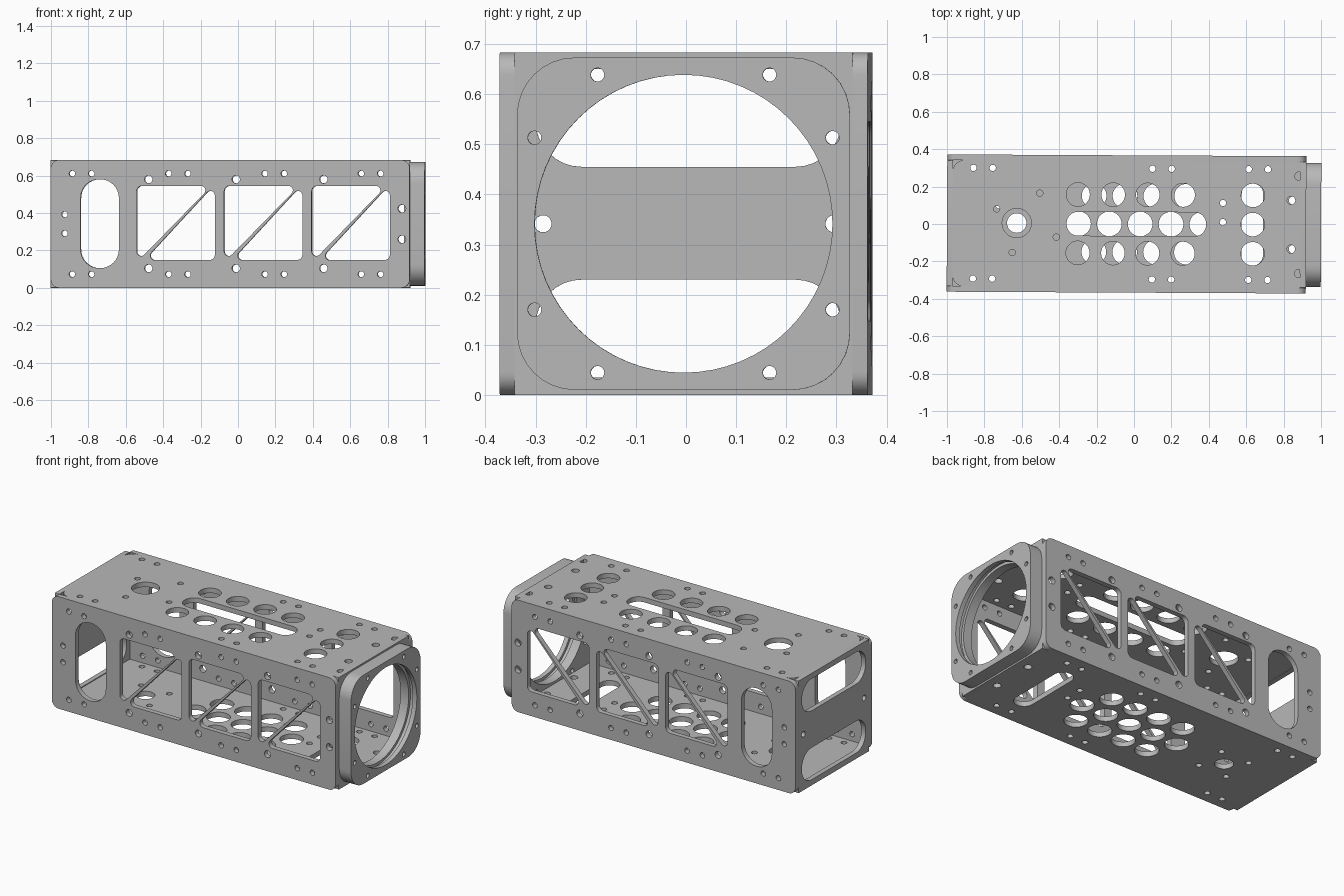
import bpy, bmesh
from math import sin, cos, pi, radians
from mathutils import Matrix, Vector

cube = bpy.data.objects.get("Cube")
if cube:
    bpy.data.objects.remove(cube, do_unlink=True)

grey = bpy.data.materials.new("machined grey")
grey.use_nodes = True
COLOUR = (0.48, 0.48, 0.48, 1)
grey.diffuse_color = COLOUR
grey.node_tree.nodes["Principled BSDF"].inputs["Base Color"].default_value = COLOUR

H, W, T = 0.683, 0.337, 0.03          # height, inner half width, plate thickness
MID = H / 2
YAW = Matrix.Rotation(-0.005, 4, 'Z')  # the whole frame sits very slightly turned


def circle(u, v, r):
    n = 64 if r > 0.2 else 40 if r > 0.04 else 20
    return [(u + r * cos(2 * pi * i / n), v + r * sin(2 * pi * i / n)) for i in range(n)]


def rounded(corners, radii):
    """Polygon with filleted corners."""
    n, out = len(corners), []
    if not isinstance(radii, (list, tuple)):
        radii = [radii] * n
    for i, r in enumerate(radii):
        p = Vector(corners[i])
        a = (Vector(corners[i - 1]) - p).normalized()
        b = (Vector(corners[(i + 1) % n]) - p).normalized()
        half = a.angle(b) / 2
        centre = p + (a + b).normalized() * (r / sin(half))
        start = p + a * (r / sin(half) * cos(half)) - centre
        end = p + b * (r / sin(half) * cos(half)) - centre
        turn = start.angle_signed(end)     # clockwise positive
        for k in range(9):
            t = -turn * k / 8
            out.append((centre.x + start.x * cos(t) - start.y * sin(t),
                        centre.y + start.x * sin(t) + start.y * cos(t)))
    return out


def rect(u0, u1, v0, v1, r):
    return rounded([(u0, v0), (u1, v0), (u1, v1), (u0, v1)], r)


AXES = {'top': ((1, 0, 0), (0, 1, 0), (0, 0, 1)),
        'side': ((1, 0, 0), (0, 0, 1), (0, 1, 0)),
        'end': ((0, 1, 0), (0, 0, 1), (1, 0, 0))}


def plate(name, facing, low, high, outline, holes):
    """Flat plate with cut-outs, filled from closed outlines."""
    curve = bpy.data.curves.new(name, 'CURVE')
    curve.dimensions = '2D'
    curve.fill_mode = 'BOTH'
    curve.extrude = (high - low) / 2
    for loop in [outline] + holes:
        s = curve.splines.new('POLY')
        s.points.add(len(loop) - 1)
        for point, (u, v) in zip(s.points, loop):
            point.co = (u, v, 0, 1)
        s.use_cyclic_u = True
    temp = bpy.data.objects.new(name + " outline", curve)
    bpy.context.collection.objects.link(temp)
    bpy.context.view_layer.update()
    deps = bpy.context.evaluated_depsgraph_get()
    mesh = bpy.data.meshes.new_from_object(temp.evaluated_get(deps))
    bpy.data.objects.remove(temp, do_unlink=True)
    bpy.data.curves.remove(curve)

    u, v, w = (Vector(a) for a in AXES[facing])
    basis = Matrix((u, v, w)).transposed().to_4x4()
    basis.translation = w * (low + high) / 2
    bm = bmesh.new()
    bm.from_mesh(mesh)
    bmesh.ops.remove_doubles(bm, verts=bm.verts, dist=0.00005)
    bmesh.ops.transform(bm, matrix=YAW @ basis, verts=bm.verts)
    bmesh.ops.recalc_face_normals(bm, faces=bm.faces)
    bm.to_mesh(mesh)
    bm.free()
    mesh.materials.clear()
    mesh.materials.append(grey)
    ob = bpy.data.objects.new(name, mesh)
    bpy.context.collection.objects.link(ob)
    bpy.ops.object.select_all(action='DESELECT')
    ob.select_set(True)
    bpy.context.view_layer.objects.active = ob
    bpy.ops.object.shade_smooth_by_angle(angle=radians(30))
    return ob


# Side plates: slot, three truss cells and bolt holes
side_holes = [rect(-0.84, -0.635, 0.105, 0.58, 0.1)]
for i in range(3):
    x = -0.54 + 0.468 * i
    side_holes.append(rounded([(x, 0.135), (x + 0.4, 0.545), (x, 0.545)], [0.024, 0.024, 0.03]))
    side_holes.append(rounded([(x + 0.042, 0.148), (x + 0.418, 0.148), (x + 0.418, 0.555)],
                              [0.024, 0.03, 0.024]))
    side_holes += [circle(x + 0.063, MID + s * 0.238, 0.021) for s in (-1, 1)]
for x in (-0.885, -0.37, 0.145, 0.66):
    side_holes += [circle(x + d, MID + s * 0.269, 0.016) for d in (0, 0.103) for s in (-1, 1)]
side_holes += [circle(-0.925, MID + s * 0.051, 0.016) for s in (-1, 1)]
side_holes += [circle(0.878, MID + s * 0.082, 0.021) for s in (-1, 1)]
side_outline = rect(-1, 0.92, 0, H, 0.045)
plate("front_side_plate", 'side', -W - T, -W, side_outline, side_holes)
plate("back_side_plate", 'side', W, W + T, side_outline, side_holes)

# Bolt holes shared by the top and bottom plates
shared = [circle(x + d, s * 0.296, 0.017)
          for x in (-0.86, 0.097, 0.612) for d in (0, 0.103) for s in (-1, 1)]
shared += [circle(0.475, y, 0.017) for y in (0.012, 0.115)]

# Top plate: long slot, access holes and sensor holes
top_holes = shared + [rect(-0.36, 0.385, -0.064, 0.064, 0.06), circle(-0.627, 0.002, 0.078)]
top_holes += [circle(x, s * 0.156, 0.063) for x in (-0.3, -0.112, 0.073, 0.262, 0.635)
              for s in (-1, 1)]
top_holes.append(circle(0.635, 0, 0.063))
top_holes += [circle(x, y, 0.017) for x, y in
              ((-0.505, 0.163), (-0.735, 0.077), (-0.65, -0.156), (-0.415, -0.072))]
top_holes += [circle(x, s * y, 0.022) for x, y in ((0.88, 0.26), (0.84, 0.13)) for s in (-1, 1)]
plate("top_plate", 'top', H - T, H, rect(-0.97, 0.89, -W, W, [0.06, 0.005, 0.005, 0.06]), top_holes)

# Bottom plate: staggered lightening holes and a cross slot
bottom_holes = shared + [rect(0.575, 0.69, -0.22, 0.22, 0.056), circle(-0.627, 0.002, 0.052)]
for i in range(5):
    bottom_holes.append(circle(-0.297 + 0.165 * i, 0, 0.066))
    if i < 4:
        bottom_holes += [circle(-0.214 + 0.165 * i, s * 0.15, 0.066) for s in (-1, 1)]
bottom_holes += [circle(-0.627 + a * 0.095, b * 0.095, 0.017) for a in (-1, 1) for b in (-1, 1)]
bottom_holes += [circle(0.85, s * 0.13, 0.022) for s in (-1, 1)]
plate("bottom_plate", 'top', 0, T, rect(-0.97, 0.89, -W, W, 0.005), bottom_holes)

# Closed end: two windows with a middle bar
windows = [rect(-0.305, 0.305, lo, hi, 0.092) for lo, hi in ((0.035, 0.23), (0.455, 0.65))]
windows += [circle(s * 0.29, MID, 0.017) for s in (-1, 1)]
end_outline = rect(-W, W, 0, H, 0.003)
plate("end_plate", 'end', -1, -1 + T, end_outline, windows)

# Open end: bored plate and grooved flange with eight bolt holes
bolts = [circle(0.343 * cos(radians(a)), MID + 0.343 * sin(radians(a)), 0.0135)
         for q in range(0, 360, 90) for a in (q + 30, q + 60)]
# bolts near the plate edge stay clear of its border
plate("open_end_plate", 'end', 0.92 - T, 0.92, end_outline, [circle(0, MID, 0.297)] + bolts)
flange = rect(-0.332, 0.332, 0.01, H - 0.01, 0.115)
for name, lo, hi, bore in (("flange_base", 0.92, 0.945, 0.297),
                           ("flange_groove", 0.945, 0.972, 0.314),
                           ("flange_lip", 0.972, 1.0, 0.297)):
    plate(name, 'end', lo, hi, flange, [circle(0, MID, bore)] + bolts)
